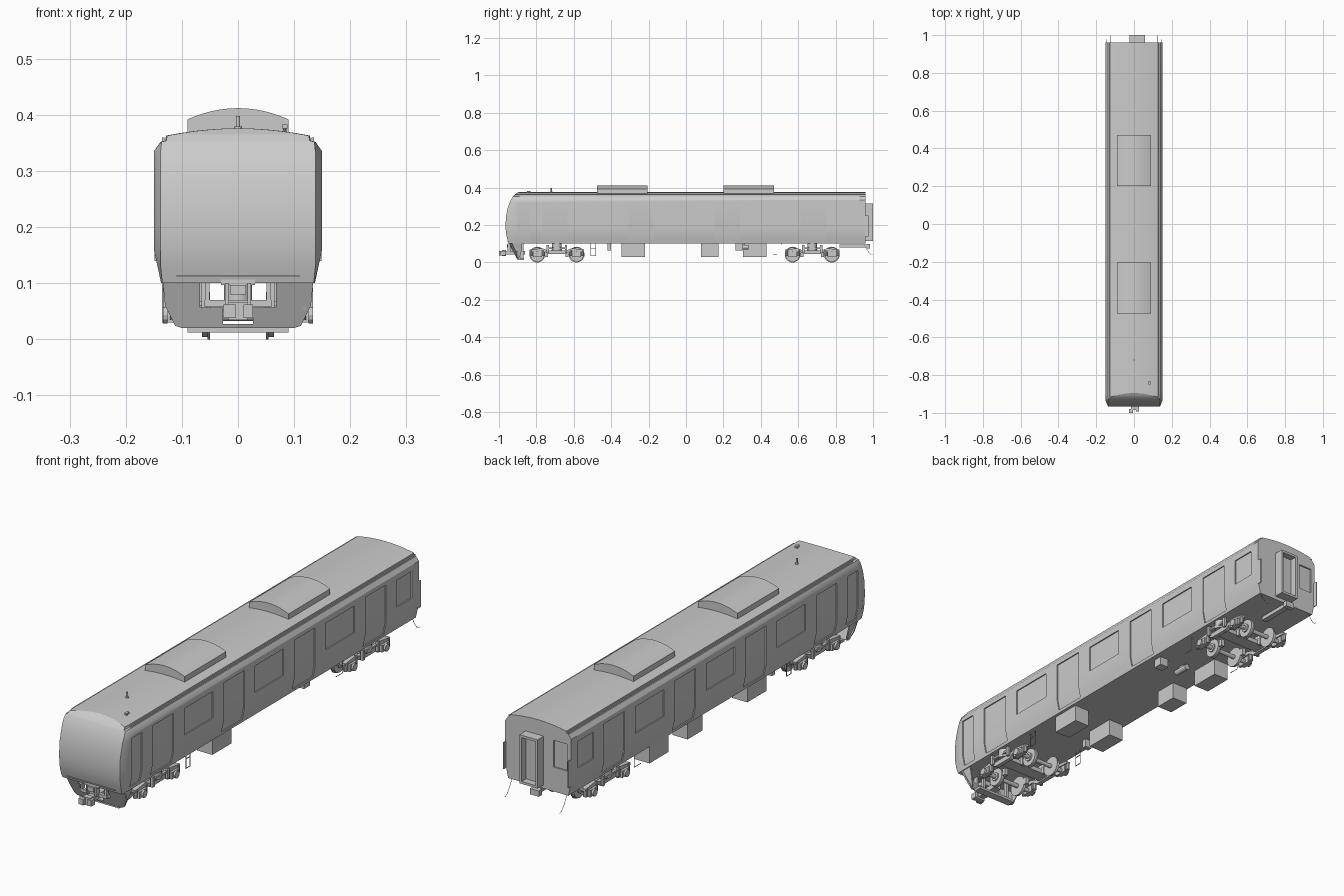
import bpy, bmesh, math
from mathutils import Vector

if "Cube" in bpy.data.objects:
    bpy.data.objects.remove(bpy.data.objects["Cube"])


def finish(name, bm, smooth=True):
    bmesh.ops.recalc_face_normals(bm, faces=bm.faces)
    me = bpy.data.meshes.new(name)
    bm.to_mesh(me)
    bm.free()
    ob = bpy.data.objects.new(name, me)
    bpy.context.collection.objects.link(ob)
    if smooth:
        smooth_object(ob)
    return ob


def smooth_object(ob):
    bpy.ops.object.select_all(action='DESELECT')
    bpy.context.view_layer.objects.active = ob
    ob.select_set(True)
    bpy.ops.object.shade_smooth_by_angle(angle=math.radians(25))


def add_prism(bm, pts, axis, a, b):
    """Extrude a 2D outline along an axis: pts are the other two coordinates in order."""
    def at(p, t):
        c = list(p)
        c.insert(axis, t)
        return bm.verts.new(c)
    lo, hi = [at(p, a) for p in pts], [at(p, b) for p in pts]
    n = len(pts)
    bm.faces.new(lo)
    bm.faces.new(hi[::-1])
    for i in range(n):
        bm.faces.new((lo[i], hi[i], hi[(i + 1) % n], lo[(i + 1) % n]))


def add_box(bm, x0, x1, y0, y1, z0, z1):
    add_prism(bm, [(x0, y0), (x1, y0), (x1, y1), (x0, y1)], 2, z0, z1)


def add_disc(bm, axis, u, v, r, a, b, n=20):
    add_prism(bm, [(u + r * math.cos(2 * math.pi * i / n), v + r * math.sin(2 * math.pi * i / n))
                   for i in range(n)], axis, a, b)


def box(name, *dims):
    bm = bmesh.new()
    add_box(bm, *dims)
    return finish(name, bm, False)


def mirror_x(ob):
    ob.modifiers.new("mirror", 'MIRROR')
    return ob


def rod(name, pts, r):
    cu = bpy.data.curves.new(name, 'CURVE')
    cu.dimensions = '3D'
    cu.bevel_depth, cu.bevel_resolution = r, 1
    sp = cu.splines.new('POLY')
    sp.points.add(len(pts) - 1)
    for p, c in zip(sp.points, pts):
        p.co = (*c, 1)
    ob = bpy.data.objects.new(name, cu)
    bpy.context.collection.objects.link(ob)
    return ob


# Body: half section (half width, z, y of the nose at that height)
rows = [(.137, .10, -.948), (.1435, .13, -.957), (.15, .16, -.963), (.15, .20, -.965),
        (.15, .25, -.962), (.15, .29, -.953), (.15, .315, -.945), (.15, .335, -.936),
        (.138, .352, -.926), (.130, .354, -.924), (.128, .363, -.916)]
for t in (.8, .6, .4, .2, 0):
    z = .363 + .013 * (1 - t * t)
    rows.append((.128 * t, z, -.916 + (z - .363) * 1.6))

bm = bmesh.new()
rings = []
for station in range(3):
    half = []
    for w, z, y in rows:
        x = max(0, min(w - .002, .138)) if station == 0 else w
        half.append((x, y if station == 0 else y + .03 if station == 1 else .96, z))
    pts = half + [(-x, y, z) for x, y, z in half[-2::-1]]
    rings.append([bm.verts.new(p) for p in pts])
n = len(rings[0])
for a, b in zip(rings, rings[1:]):
    for i in range(n):
        bm.faces.new((a[i], a[(i + 1) % n], b[(i + 1) % n], b[i]))
bm.faces.new(rings[-1])
front = rings[0]
for i in range(n // 2):
    quad = [front[i], front[i + 1], front[n - 2 - i], front[n - 1 - i]]
    bm.faces.new(list(dict.fromkeys(quad)))
body = finish("car_body", bm, False)


# Recesses for doors and windows, following the wall slope
def wall(z):
    return .137 + .013 * min(1, (z - .10) / .06)


bm = bmesh.new()
openings = [(-.87, .065, .115, .318)]
openings += [(-.70 + .46 * i, .135, .112, .318) for i in range(4)]
openings += [(-.47 + .46 * i, .185, .20, .31) for i in range(3)] + [(.865, .10, .20, .31)]
for yc, wid, z0, z1 in openings:
    levels = [z0] + ([.16] if z0 < .16 else []) + [z1]
    for s in (1, -1):
        prof = [(s * (wall(z) - .005), z) for z in levels] + [(s * .2, z1), (s * .2, z0)]
        add_prism(bm, prof, 1, yc - wid / 2, yc + wid / 2)
add_box(bm, -.13, -.07, .954, .99, .20, .31)
cutter = finish("opening_cutter", bm, False)
cutter.hide_render = True
mod = body.modifiers.new("openings", 'BOOLEAN')
mod.operation, mod.object, mod.solver = 'DIFFERENCE', cutter, 'EXACT'
bpy.context.view_layer.objects.active = body
bpy.ops.object.modifier_apply(modifier=mod.name)
bpy.data.objects.remove(cutter)
smooth_object(body)

# Roof: gutters, air conditioners, aerials
mirror_x(box("roof_gutter", .131, .135, -.89, .96, .352, .360))
arc = [(.09 * t / 6, .412 - .02 * (t / 6) ** 2) for t in range(6, -7, -1)]
for y0, y1 in ((-.475, -.205), (.20, .47)):
    bm = bmesh.new()
    add_prism(bm, [(-.09, .366), (.09, .366)] + arc, 1, y0, y1)
    finish("roof_unit", bm)
bm = bmesh.new()
add_disc(bm, 2, 0, -.72, .007, .372, .379, 12)
add_disc(bm, 2, 0, -.72, .004, .376, .398, 12)
add_disc(bm, 2, .083, -.84, .003, .366, .380, 10)
add_box(bm, .078, .088, -.85, -.832, .376, .383)
finish("roof_aerials", bm)
box("front_lip", -.11, .11, -.956, -.945, .111, .1135)

# Rear gangway: hollow frame, and corner fittings
bm = bmesh.new()
gx0, gx1, gz0, gz1, t = -.025, .057, .115, .315, .01
add_box(bm, gx0, gx0 + t, .955, 1, gz0, gz1)
add_box(bm, gx1 - t, gx1, .955, 1, gz0, gz1)
add_box(bm, gx0 + t, gx1 - t, .955, 1, gz1 - t, gz1)
add_box(bm, gx0 + t, gx1 - t, .955, 1, gz0, gz0 + t)
add_box(bm, gx0 + t, gx1 - t, .955, .972, gz0 + t, gz1 - t)
finish("rear_gangway", bm, False)
mirror_x(box("rear_corner_plate", .1455, .1485, .955, .976, .14, .25))
for s in (1, -1):
    hose = [(s * .125, .955 + .05 * k / 8, .105 - .065 * math.sin(k / 8 * math.pi / 2)) for k in range(9)]
    rod("rear_hose", [Vector(p) - Vector((0, .006, 0)) for p in hose], .001)

# Front skirt: swept-back plate with coupler opening, side wings and rail guard
half = [(0, .02), (.10, .02), (.112, .024), (.13, .06), (.134, .102), (.068, .102),
        (.068, .057), (.027, .057), (.027, .027), (0, .027)]
bm = bmesh.new()
add_prism(bm, half, 1, 0, .008)
for v in bm.verts:
    v.co.y += -.946 + (.102 - v.co.z) * .5 + max(0, v.co.x - .10) * .5
mirror_x(finish("front_skirt", bm, False))
bm = bmesh.new()
add_prism(bm, [(-.925, .102), (-.875, .102), (-.88, .06), (-.89, .024), (-.90, .024)], 0, 0, .005)
for v in bm.verts:
    v.co.x += .105 + (v.co.z - .024) * .31
mirror_x(finish("skirt_wing", bm, False))
bm = bmesh.new()
add_box(bm, -.09, .09, -.90, -.865, .012, .022)
for s in (1, -1):
    add_box(bm, s * .06 - .005, s * .06 + .005, -.885, -.870, .02, .10)
finish("rail_guard", bm, False)

# Couplers
bm = bmesh.new()
add_box(bm, -.015, .015, -.97, -.86, .042, .062)
add_box(bm, -.017, .017, -.985, -.962, .034, .066)
add_box(bm, -.026, -.004, -1, -.98, .038, .062)
add_box(bm, .010, .027, -.992, -.966, .038, .062)
add_box(bm, -.06, .06, -.94, -.925, .058, .070)
add_box(bm, -.014, .014, -.958, -.92, .080, .097)
add_box(bm, -.03, .03, -.95, -.92, .097, .108)
for s in (1, -1):
    add_box(bm, s * .055 - .004, s * .055 + .004, -.94, -.92, .06, .10)
    add_box(bm, s * .02 - .003, s * .02 + .003, -.955, -.93, .062, .10)
finish("front_coupler", bm, False)
bm = bmesh.new()
add_box(bm, -.012, .012, .82, .985, .080, .096)
add_box(bm, -.02, .02, .965, .985, .074, .098)
finish("rear_coupler", bm, False)


# Bogies
def bogie(yc):
    bm = bmesh.new()
    for dy in (-.105, .105):
        add_disc(bm, 0, yc + dy, .042, .009, -.128, .128, 12)
        for s in (1, -1):
            add_disc(bm, 0, yc + dy, .042, .042, s * .050, s * .054, 28)
            add_disc(bm, 0, yc + dy, .042, .038, s * .054, s * .064, 28)
            add_disc(bm, 0, yc + dy, .042, .018, s * .064, s * .070, 16)
    finish("wheelsets", bm)

    bm = bmesh.new()
    side = [(-.145, .058), (-.07, .060), (-.045, .044), (.045, .044), (.07, .060), (.145, .058),
            (.145, .068), (.08, .076), (.05, .064), (-.05, .064), (-.08, .076), (-.145, .068)]
    for s in (1, -1):
        add_prism(bm, [(yc + y, z) for y, z in side], 0, s * .100, s * .118)
        for dy in (-.105, .105):
            add_box(bm, s * .104, s * .126, yc + dy - .024, yc + dy + .024, .030, .058)
            add_disc(bm, 0, yc + dy, .043, .015, s * .126, s * .134, 12)
            for k in (-.032, .032):
                add_disc(bm, 2, s * .112, yc + dy + k, .009, .034, .066, 10)
        add_disc(bm, 2, s * .105, yc, .026, .064, .102, 18)
        add_box(bm, s * .118, s * .130, yc - .05, yc + .05, .072, .080)
        add_box(bm, s * .124, s * .134, yc - .055, yc - .042, .050, .092)
        add_box(bm, s * .124, s * .134, yc + .042, yc + .055, .050, .092)
        for dy in (-.055, .055):
            add_box(bm, s * .048, s * .064, yc + dy - .008, yc + dy + .008, .030, .060)
    add_box(bm, -.105, .105, yc - .028, yc + .028, .050, .068)
    add_disc(bm, 2, 0, yc, .025, .066, .102, 16)
    finish("bogie_frame", bm)


bogie(-.690)
bogie(.675)

# Underfloor equipment
for name, d in {"equipment_box_right": (.055, .125, -.345, -.22, .03, .105),
                "equipment_box_left_front": (-.125, -.055, -.345, -.22, .03, .105),
                "equipment_box_left_middle": (-.13, -.06, .08, .175, .03, .105),
                "equipment_box_left_rear": (-.135, -.065, .305, .43, .03, .105),
                "small_box_right": (.075, .115, .265, .305, .065, .105),
                "small_box_left": (-.11, -.08, -.42, -.40, .065, .105)}.items():
    box(name, *d)
bm = bmesh.new()
add_disc(bm, 1, 0, .082, .012, .27, .335, 16)
add_box(bm, -.004, .004, .29, .315, .085, .102)
finish("air_tank", bm)

# Step frames behind the front bogie, brackets by the rear one
for s in (1, -1):
    x = s * .12
    rod("step_frame", [(x, -.51, .102), (x, -.51, .036), (x, -.482, .036), (x, -.482, .102)], .002)
    rod("step_rung", [(x, -.51, .075), (x, -.482, .075)], .002)
    rod("rear_bracket", [(x, .465, .04), (x, .508, .04), (x, .508, .102)], .0015)
